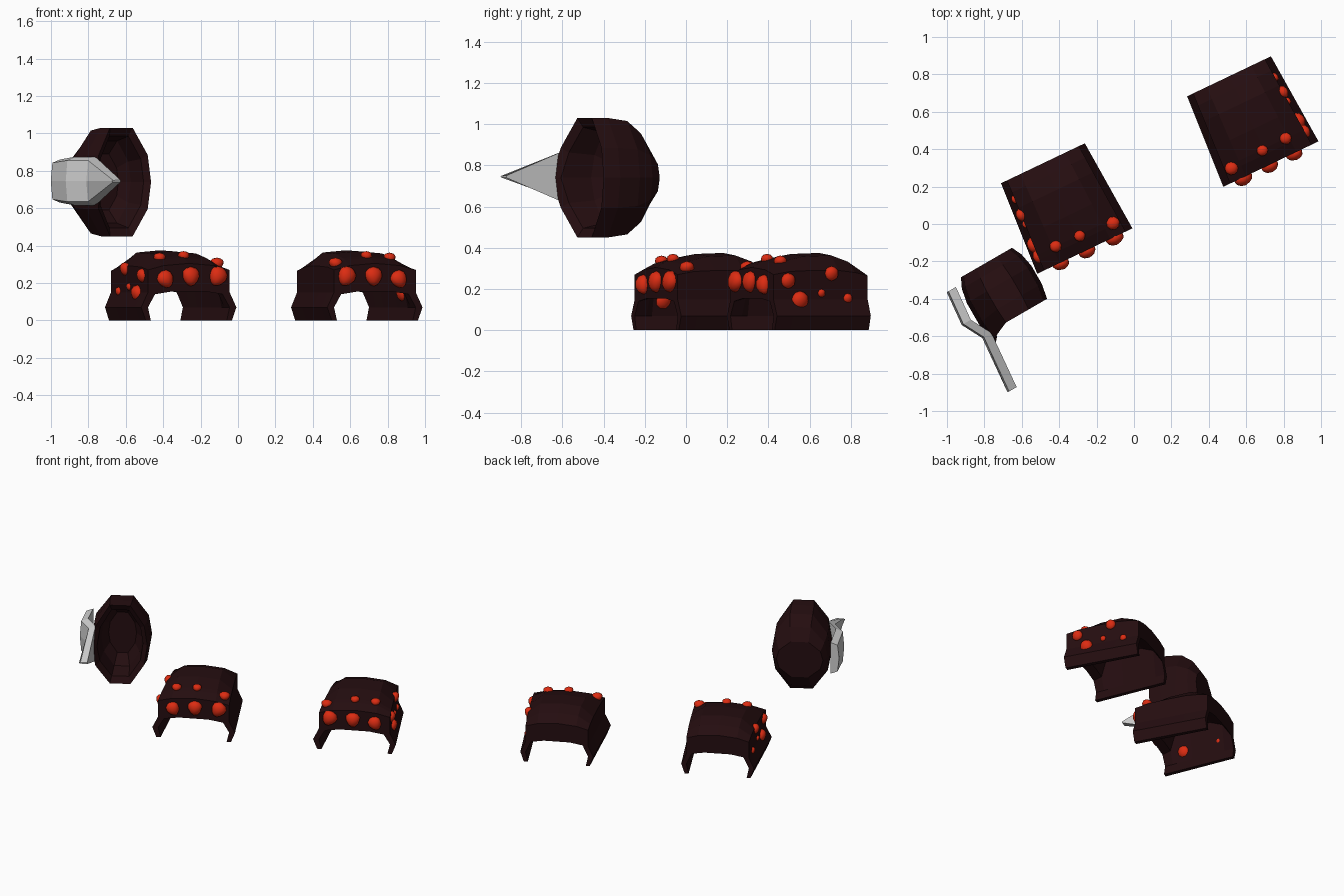
import bpy, bmesh, math
from mathutils import Vector, Matrix

cube = bpy.data.objects.get("Cube")
if cube:
    bpy.data.objects.remove(cube)


def material(name, rgb):
    m = bpy.data.materials.new(name)
    m.use_nodes = True
    m.diffuse_color = (*rgb, 1)
    b = m.node_tree.nodes["Principled BSDF"]
    b.inputs["Base Color"].default_value = (*rgb, 1)
    b.inputs["Roughness"].default_value = 0.7
    return m


DARK = material("dark maroon", (0.018, 0.004, 0.005))
RED = material("ember red", (0.72, 0.025, 0.006))
SILVER = material("pale silver", (0.62, 0.62, 0.62))


def finish(bm, name, mat, matrix, smooth=False):
    bmesh.ops.recalc_face_normals(bm, faces=bm.faces)
    me = bpy.data.meshes.new(name)
    bm.to_mesh(me)
    bm.free()
    me.materials.append(mat)
    for p in me.polygons:
        p.use_smooth = smooth
    ob = bpy.data.objects.new(name, me)
    ob.matrix_world = matrix
    bpy.context.collection.objects.link(ob)
    return ob


def loft(rings, name, mat, matrix):
    """Skin closed rings of equal length and cap both ends."""
    bm = bmesh.new()
    rows = [[bm.verts.new(p) for p in r] for r in rings]
    n = len(rows[0])
    for a, b in zip(rows, rows[1:]):
        for i in range(n):
            j = (i + 1) % n
            bm.faces.new((a[i], a[j], b[j], b[i]))
    for r in (rows[0], rows[-1]):
        bm.faces.new(r)
    return finish(bm, name, mat, matrix)


def place(x, y, z, degrees):
    return Matrix.Translation((x, y, z)) @ Matrix.Rotation(math.radians(degrees), 4, 'Z')


# Arched shoulder plate: hollow under the roof, with a deep lip at each end
def plate_ring(v, top, shoulder, inner):
    s = 1 - 0.23 * (v + 0.26)
    outer = [(0.255, 0), (0.282, 0.07), (0.242, 0.15), (0.242, shoulder),
             (0.15, top - 0.012)]
    inside = [(0.225, 0), (0.242, 0.07), (0.2, inner - 0.015), (0.1, inner)]
    half = [(-u, z) for u, z in outer] + [(0, top)] + [(u, z) for u, z in outer[::-1]]
    half += [(u, z) for u, z in inside] + [(-u, z) for u, z in inside[::-1]]
    return [(u * s, v, z) for u, z in half]


STATIONS = [(-0.26, 0.305, 0.27, 0.155), (-0.2, 0.335, 0.28, 0.17), (-0.17, 0.345, 0.285, 0.27),
            (-0.05, 0.37, 0.29, 0.31), (0.1, 0.375, 0.29, 0.31),
            (0.19, 0.345, 0.28, 0.27), (0.26, 0.3, 0.265, 0.165)]

# Gems on the plate: front band, roof edge (u, v, z, radius) and outer wall (v, z, radius)
FRONT = [(-0.14, -0.265, 0.22, 0.047), (0.01, -0.265, 0.235, 0.05), (0.17, -0.265, 0.235, 0.052)]
ROOF = [(-0.13, -0.17, 0.335, 0.032), (0.01, -0.175, 0.345, 0.03), (0.2, -0.19, 0.305, 0.036)]
WALL = [(-0.18, 0.24, 0.038), (0.06, 0.275, 0.036), (-0.115, 0.145, 0.045),
        (0.005, 0.18, 0.02), (0.15, 0.155, 0.024)]


def gem(name, pos, radius, squash, tilt, matrix):
    bm = bmesh.new()
    bmesh.ops.create_icosphere(bm, subdivisions=2, radius=radius)
    for v in bm.verts:
        v.co.x *= 1 + 0.25 * v.co.z / radius
        v.co = Vector(c * k for c, k in zip(v.co, squash))
    bmesh.ops.rotate(bm, verts=bm.verts, matrix=Matrix.Rotation(tilt, 3, 'Y'))
    bmesh.ops.translate(bm, verts=bm.verts, vec=pos)
    finish(bm, name, RED, matrix, smooth=True)


for label, x, y, side in (("right", -0.375, 0.09, -1), ("left", 0.62, 0.555, 1)):
    m = place(x, y, 0, 25.5)
    loft([plate_ring(*s) for s in STATIONS], label + "_shoulder_plate", DARK, m)
    for i, (u, v, z, r) in enumerate(FRONT):
        gem(f"{label}_front_gem_{i}", (-side * u, v, z), r, (0.95, 0.75, 1.05), (i - 1) * 0.5, m)
    for i, (u, v, z, r) in enumerate(ROOF):
        gem(f"{label}_roof_gem_{i}", (-side * u, v, z), r, (1, 1, 0.85), 0, m)
    for i, (v, z, r) in enumerate(WALL):
        u = 0.242 * (1 - 0.23 * (v + 0.26))
        gem(f"{label}_wall_gem_{i}", (side * u, v, z), r, (0.75, 1, 1), 0, m)


# Raised faceted shell, open at the front, its blade side reaching forward
def shell_ring(f, width, height, reach):
    pts = [(0.4, 1), (0.93, 0.5), (1.05, 0), (0.93, -0.5), (0.4, -1)]
    pts += [(-u, z) for u, z in pts[::-1]]
    ring = []
    for u, z in pts:
        push = reach * (1 - abs(z)) if u < 0 else 0
        ring.append((u * width + 0.01, -f - push, z * height))
    return ring


shell_matrix = place(-0.7, -0.38, 0.74, 30)
SHELL = [(-0.06, 0.09, 0.15, 0), (0.0, 0.13, 0.22, 0.02), (0.11, 0.145, 0.245, 0.07),
         (0.135, 0.175, 0.29, 0.08), (0.05, 0.19, 0.29, 0.03), (-0.06, 0.19, 0.275, 0),
         (-0.14, 0.175, 0.215, 0), (-0.195, 0.15, 0.13, 0)]
loft([shell_ring(*s) for s in SHELL], "raised_shell", DARK, shell_matrix)

# Bent silver blade along the side of the shell, ending in a flat point
PATH = [(-0.975, -0.35, 0.115), (-0.895, -0.525, 0.13), (-0.785, -0.595, 0.13),
        (-0.65, -0.885, 0.005)]
across = Vector((-0.87, -0.5, 0))
rings = []
for x, y, h in PATH:
    section = [(-0.026, h), (0.02, h * 0.85), (0.03, 0), (0.02, -h * 0.85), (-0.026, -h)]
    rings.append([Vector((x, y, 0.745 + dz)) + across * d for d, dz in section])
loft(rings, "side_blade", SILVER, Matrix.Identity(4))
